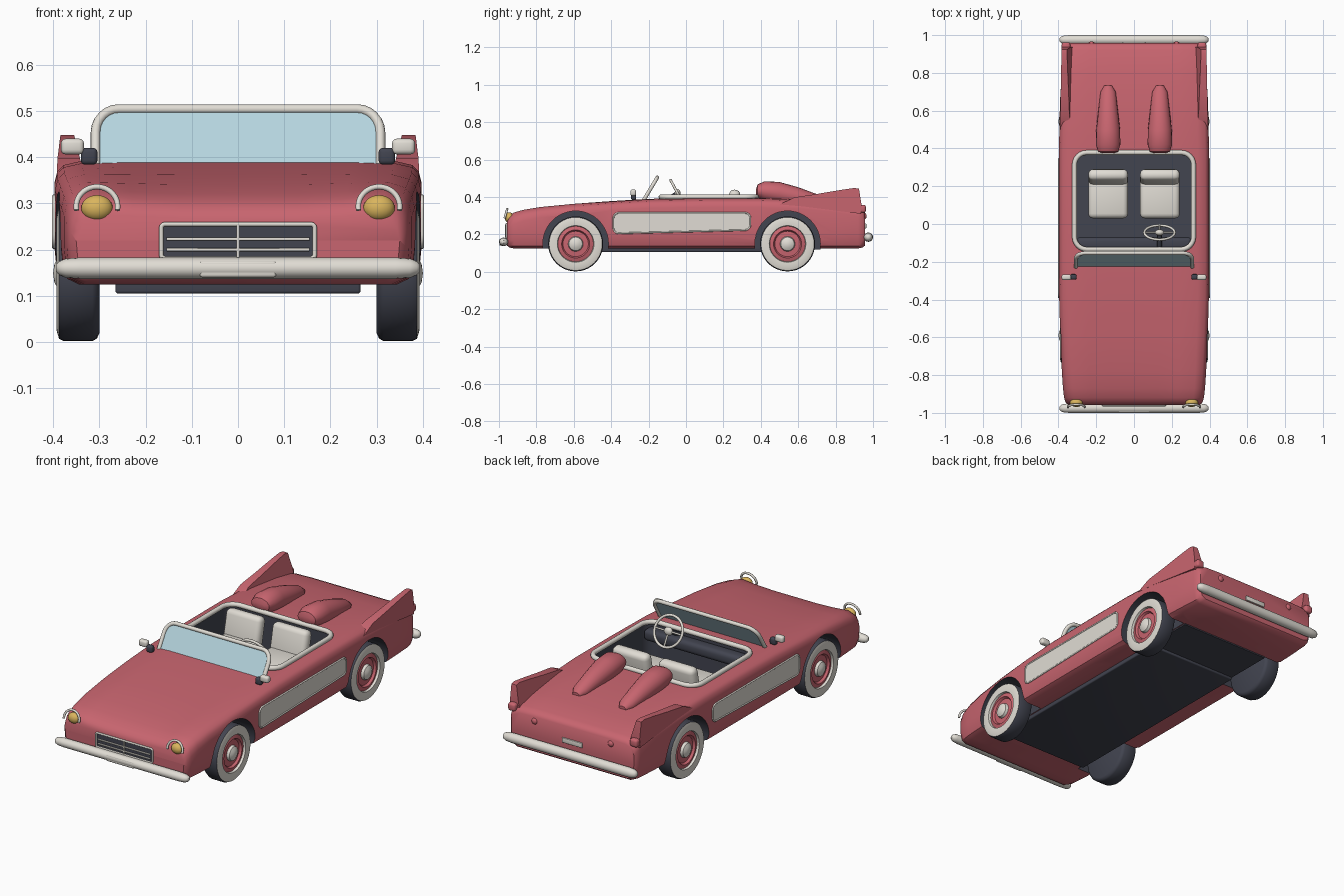
import bpy, bmesh
from math import sin, cos, pi, radians
from mathutils import Vector, Matrix

if "Cube" in bpy.data.objects:
    bpy.data.objects.remove(bpy.data.objects["Cube"])


def material(name, rgb):
    m = bpy.data.materials.new(name)
    m.use_nodes = True
    m.diffuse_color = (*rgb, 1)
    m.node_tree.nodes["Principled BSDF"].inputs["Base Color"].default_value = (*rgb, 1)
    return m


RED = material("coral_red", (0.58, 0.13, 0.16))
CREAM = material("cream_trim", (0.75, 0.72, 0.66))
DARK = material("charcoal", (0.054, 0.058, 0.08))
AMBER = material("amber_lamp", (0.70, 0.46, 0.11))
GLASS = material("pale_blue_glass", (0.46, 0.66, 0.73))
SIDES = ((1, "left"), (-1, "right"))


def finish(name, bm, *mats, angle=40):
    bmesh.ops.recalc_face_normals(bm, faces=bm.faces)
    me = bpy.data.meshes.new(name)
    bm.to_mesh(me)
    bm.free()
    for m in mats:
        me.materials.append(m)
    ob = bpy.data.objects.new(name, me)
    bpy.context.collection.objects.link(ob)
    smooth(ob, angle)
    return ob


def smooth(ob, angle=40):
    bpy.ops.object.select_all(action="DESELECT")
    ob.select_set(True)
    bpy.context.view_layer.objects.active = ob
    bpy.ops.object.shade_smooth_by_angle(angle=radians(angle))


def loft(name, rings, *mats, index=0):
    """Skin a row of closed rings and cap both ends."""
    bm = bmesh.new()
    rows = [[bm.verts.new(p) for p in r] for r in rings]
    n = len(rows[0])
    for a, b in zip(rows, rows[1:]):
        for i in range(n):
            bm.faces.new((a[i], a[(i + 1) % n], b[(i + 1) % n], b[i]))
    bm.faces.new(rows[0])
    bm.faces.new(rows[-1])
    for f in bm.faces:
        f.material_index = index
    return finish(name, bm, *mats)


def block(name, center, size, mat, bevel=0.0, tilt=0.0):
    bm = bmesh.new()
    bmesh.ops.create_cube(bm, size=1)
    bmesh.ops.scale(bm, vec=size, verts=bm.verts)
    if bevel:
        bmesh.ops.bevel(bm, geom=bm.edges[:], offset=bevel, segments=3, profile=0.5, affect="EDGES")
    bmesh.ops.transform(bm, matrix=Matrix.Translation(center) @ Matrix.Rotation(tilt, 4, "X"), verts=bm.verts)
    return finish(name, bm, mat)


def ball(name, center, radii, mat):
    bm = bmesh.new()
    bmesh.ops.create_uvsphere(bm, u_segments=24, v_segments=14, radius=1)
    bmesh.ops.transform(bm, matrix=Matrix.Translation(center) @ Matrix.Diagonal((*radii, 1)), verts=bm.verts)
    return finish(name, bm, mat, angle=60)


def tube(name, pts, radius, mat, cyclic=False):
    cu = bpy.data.curves.new(name, "CURVE")
    cu.dimensions = "3D"
    cu.bevel_depth, cu.bevel_resolution, cu.use_fill_caps = radius, 3, True
    sp = cu.splines.new("POLY")
    sp.points.add(len(pts) - 1)
    for q, p in zip(sp.points, pts):
        q.co = (*p, 1)
    sp.use_cyclic_u = cyclic
    cu.materials.append(mat)
    ob = bpy.data.objects.new(name, cu)
    bpy.context.collection.objects.link(ob)
    bpy.ops.object.select_all(action="DESELECT")
    ob.select_set(True)
    bpy.context.view_layer.objects.active = ob
    bpy.ops.object.convert(target="MESH")
    smooth(bpy.context.view_layer.objects.active, 60)


def rounded(cx, cy, hx, hy, r, steps=6):
    """Outline of a rounded rectangle, starting at the upper right corner."""
    out = []
    for k, (sx, sy) in enumerate(((1, 1), (-1, 1), (-1, -1), (1, -1))):
        for i in range(steps + 1):
            a = (k + i / steps) * pi / 2
            out.append((cx + sx * (hx - r) + r * cos(a), cy + sy * (hy - r) + r * sin(a)))
    return out


def circle(n, f):
    return [f(cos(2 * pi * i / n), sin(2 * pi * i / n)) for i in range(n)]


# Body shell: y, half width, top height, bottom height, fender lift
def section(y, w, zt, zb, e):
    half = [(0, zb), (.9 * w, zb), (.965 * w, zb + .012), (.99 * w, zb + .04), (w, zb + .08),
            (w, zt - .05), (.985 * w, zt - .026), (.95 * w, zt - .012 + e * .6),
            (.85 * w, zt - .003 + e), (.62 * w, zt + e * .3), (.35 * w, zt), (0, zt)]
    return [(x, y, z) for x, z in half] + [(-x, y, z) for x, z in half[-2:0:-1]]


stations = [(-.957, .35, .268, .14, .012), (-.945, .362, .288, .13, .015), (-.92, .37, .305, .125, .015),
            (-.87, .376, .322, .125, .012), (-.78, .382, .341, .125, .008), (-.6, .39, .362, .125, .004),
            (-.4, .396, .378, .125, 0), (-.2, .397, .39, .125, 0), (.1, .397, .395, .125, 0),
            (.4, .397, .395, .125, 0), (.6, .393, .389, .125, 0), (.8, .384, .368, .125, 0),
            (.92, .376, .348, .125, 0), (.945, .372, .338, .13, 0), (.957, .362, .322, .14, 0)]
body = loft("body_shell", [section(*s) for s in stations], RED, DARK)

# Cut the cockpit and wheel wells, leaving dark linings
opening = rounded(0, .122, .315, .256, .065)
AXLES = ((-.59, "front"), (.543, "rear"))
cutters = [loft("cockpit_cutter", [[(x, y, z) for x, y in opening] for z in (.19, .6)], RED, DARK, index=1)]
for s, side in SIDES:
    for ya, end in AXLES:
        cutters.append(loft("well_cutter", [circle(48, lambda c, d: (s * x, ya + .175 * c, .15 + .175 * d))
                                            for x in (.27, .5)], RED, DARK, index=1))
for c in cutters:
    mod = body.modifiers.new("cut", "BOOLEAN")
    mod.operation, mod.solver, mod.object = "DIFFERENCE", "EXACT", c
    bpy.context.view_layer.objects.active = body
    bpy.ops.object.modifier_apply(modifier=mod.name)
    bpy.data.objects.remove(c)
smooth(body)

# Underside
block("chassis", (0, -.13, .125), (.53, 1.18, .04), DARK, .006)
block("rear_floor", (0, .58, .13), (.53, .28, .024), DARK)

# Wheels: lathe profile of x offset, radius and slot
profile = [(.30, 0, 0), (.30, .13, 0), (.305, .141, 0), (.315, .147, 0), (.376, .147, 0), (.387, .142, 1),
           (.392, .125, 1), (.39, .098, 1), (.378, .095, 2), (.384, .075, 2), (.372, .068, 2),
           (.374, .04, 1), (.388, .036, 1), (.397, .02, 1), (.4, 0, 1)]
for s, side in SIDES:
    for ya, end in AXLES:
        bm = bmesh.new()
        rows = [circle(40, lambda c, d: bm.verts.new((s * x, ya + r * c, .149 + r * d))) for x, r, m in profile]
        for a, b, p in zip(rows, rows[1:], profile):
            for i in range(40):
                j = (i + 1) % 40
                bm.faces.new((a[i], a[j], b[j], b[i])).material_index = p[2]
        bmesh.ops.remove_doubles(bm, verts=bm.verts, dist=1e-5)
        finish(f"{end}_{side}_wheel", bm, DARK, CREAM, RED)

# Bumpers with tapered ends
for yc, zc, hy, hz, end in ((-.975, .16, .025, .023, "front"), (.975, .185, .025, .025, "rear")):
    ends = [(.394, .3), (.387, .65), (.372, .9), (.34, 1)]
    row = [(-x, k) for x, k in ends] + [(x, k) for x, k in ends[::-1]]
    loft(f"{end}_bumper", [circle(16, lambda c, d: (x, yc + hy * k * c, zc + hz * k * d)) for x, k in row], CREAM)
block("front_plate", (0, -.988, .158), (.165, .02, .036), CREAM, .006)
block("rear_plate", (0, .958, .245), (.12, .012, .026), CREAM, .003)

# Grille
frame = rounded(0, .218, .166, .037, .008)
loft("grille_back", [[(x, y, z) for x, z in frame] for y in (-.95, -.959)], DARK)
tube("grille_frame", [(x, -.96, z) for x, z in frame], .005, CREAM, True)
for z in (.2, .223):
    block("grille_bar", (0, -.962, z), (.31, .008, .007), CREAM, .002)
block("grille_post", (0, -.963, .218), (.006, .008, .07), CREAM)

for s, side in SIDES:
    # Lamps and their brows
    ball(f"{side}_headlight", (s * .305, -.945, .29), (.034, .024, .028), AMBER)
    arch = [radians(a) for a in range(-10, 191, 10)]
    tube(f"{side}_headlight_brow", [(s * .305 + .045 * cos(a), -.968 + .012 * sin(a), .293 + .043 * sin(a))
                                    for a in arch], .006, CREAM)
    ball(f"{side}_round_tail_lamp", (s * .225, .953, .298), (.017, .013, .017), RED)
    block(f"{side}_tail_lamp", (s * .36, .922, .337), (.045, .08, .042), RED, .012)

    # Tail fin, sloped on its inner face
    outline = [(.5, .36), (.58, .398), (.7, .416), (.83, .438), (.9, .448), (.925, .444), (.938, .36),
               (.935, .31), (.62, .35)]
    loft(f"{side}_tail_fin", [[(s * (.392 - (y - .5) * .02), y, z) for y, z in outline],
                              [(s * (.325 + (z - .33) * .25), y, z) for y, z in outline]], RED)

    # Side panel with a raised border, lower edge rising to the rear
    edge = [(y, z + (.025 * (y + .39) * (z < .26))) for y, z in rounded(-.022, .26, .366, .055, .028)]
    loft(f"{side}_side_panel", [[(s * x, y, z) for y, z in edge] for x in (.392, .399)], CREAM)
    tube(f"{side}_panel_border", [(s * .398, y, z) for y, z in edge], .0045, CREAM, True)

    # Mirror
    block(f"{side}_mirror", (s * .358, -.282, .423), (.05, .03, .034), CREAM, .01)
    block(f"{side}_mirror_stem", (s * .322, -.28, .402), (.036, .028, .036), DARK, .009)

    # Seat
    block(f"{side}_seat_cushion", (s * .137, .14, .27), (.21, .22, .1), CREAM, .025)
    block(f"{side}_seat_back", (s * .137, .245, .34), (.21, .06, .2), CREAM, .025, radians(-12))

    # Headrest fairing
    hump = [(.375, .03, .43, .015), (.383, .053, .432, .035), (.42, .065, .43, .054), (.5, .063, .42, .06),
            (.6, .052, .4, .052), (.7, .04, .382, .033), (.733, .02, .375, .015)]
    loft(f"{side}_headrest_fairing", [circle(20, lambda c, d: (s * .137 + w * c, y, z + h * d))
                                      for y, w, z, h in hump], RED)

# Cockpit rim and dashboard
tube("cockpit_rim", [(x, y, .4) for x, y in opening], .013, CREAM, True)
block("dashboard", (0, -.105, .345), (.61, .07, .06), DARK, .02)


# Windscreen, leaning back
def lean(x, z, d=0):
    return (x, -.225 + (z - .385) * .6 + d, z)


screen = [(.308, .375)] + [p for p in rounded(0, .44, .308, .064, .05) if p[1] > .44] + [(-.308, .375)]
tube("windscreen_frame", [lean(x, z) for x, z in screen], .0105, CREAM)
loft("windscreen_glass", [[lean(x, z, d) for x, z in screen] for d in (-.002, .002)], GLASS)

# Steering wheel
hub = Vector((.135, -.045, .42))
across, up = Vector((1, 0, 0)), Vector((0, -.47, .88))
grip = circle(32, lambda c, d: hub + .08 * (c * across + d * up))
tube("steering_wheel_rim", grip, .007, CREAM, True)
for i in (0, 16, 24):
    tube("steering_spoke", [hub, grip[i]], .005, CREAM)
ball("steering_hub", hub, (.024, .016, .022), CREAM)
tube("steering_column", [hub, hub + Vector((0, -.09, -.05))], .012, DARK)
